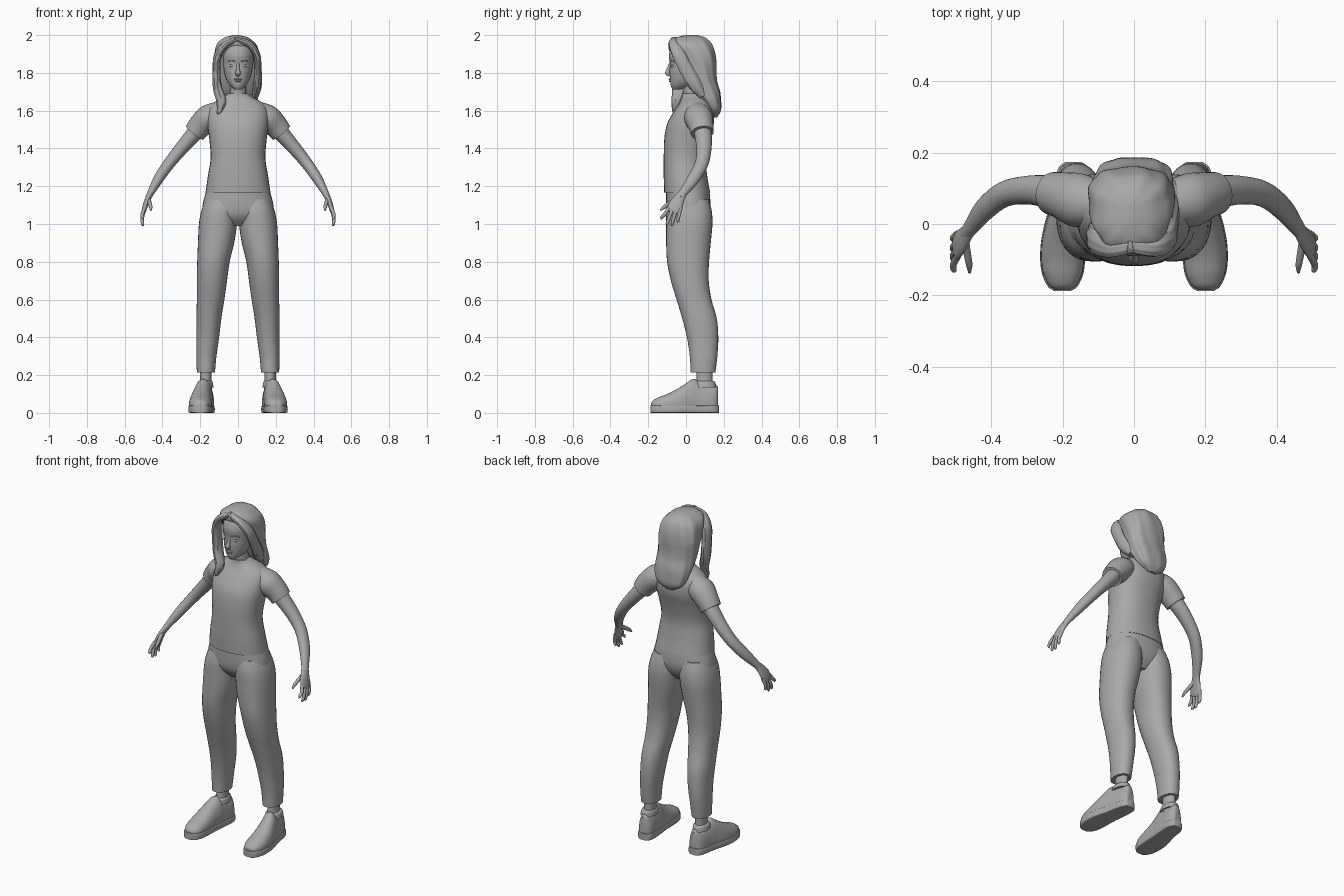
import bpy, bmesh, math
from mathutils import Vector as V

grey = bpy.data.materials.new("plain grey")
grey.diffuse_color = (0.4, 0.4, 0.4, 1)


def finish(name, bm):
    bmesh.ops.recalc_face_normals(bm, faces=bm.faces)
    me = bpy.data.meshes.new(name)
    bm.to_mesh(me)
    bm.free()
    me.materials.append(grey)
    ob = bpy.data.objects.new(name, me)
    bpy.context.collection.objects.link(ob)
    return ob


def spline(a, b, c, d, t):
    return 0.5 * (2 * b + (c - a) * t + (2 * a - 5 * b + 4 * c - d) * t * t
                  + (3 * b - a - 3 * c + d) * t ** 3)


def loft(name, rings, n=2.0, seg=32, steps=4, floor=-1, ripple=0.0):
    """Skin superellipse rings (centre, u, v), smoothly interpolated."""
    fine, last = [], len(rings) - 1
    for i in range(last):
        k = [rings[min(max(j, 0), last)] for j in range(i - 1, i + 3)]
        for s in range(steps):
            fine.append([spline(k[0][c], k[1][c], k[2][c], k[3][c], s / steps) for c in range(3)])
    fine.append(rings[-1])
    bm, loops = bmesh.new(), []
    for c, u, v in fine:
        loop = []
        for i in range(seg):
            a = 2 * math.pi * i / seg
            ca, sa = math.cos(a), math.sin(a)
            w = 1 + ripple * math.sin(9 * a + 14 * c.z)
            p = c + w * (u * math.copysign(abs(ca) ** (2 / n), ca)
                         + v * math.copysign(abs(sa) ** (2 / n), sa))
            p.z = max(p.z, floor)
            loop.append(bm.verts.new(p))
        loops.append(loop)
    for a, b in zip(loops, loops[1:]):
        for i in range(seg):
            j = (i + 1) % seg
            bm.faces.new((a[i], a[j], b[j], b[i]))
    bm.faces.new(loops[0])
    bm.faces.new(loops[-1])
    return finish(name, bm)


def levels(rows, s=1):
    """Horizontal rings from (z, centre x, half width, y front, y back)."""
    return [(V((s * x, (y0 + y1) / 2, z)), V((w, 0, 0)), V((0, (y1 - y0) / 2, 0)))
            for z, x, w, y0, y1 in rows]


def tube(rows, s=1):
    """Rings across a path from (x, y, z, radius along y, other radius)."""
    pts = [V((s * r[0], r[1], r[2])) for r in rows]
    out = []
    for i, r in enumerate(rows):
        t = (pts[min(i + 1, len(pts) - 1)] - pts[max(i - 1, 0)]).normalized()
        u = V((0, 1, 0))
        u = (u - t * u.dot(t)).normalized()
        out.append((pts[i], u * r[3], t.cross(u) * r[4]))
    return out


def ball(name, loc, size):
    bm = bmesh.new()
    bmesh.ops.create_uvsphere(bm, u_segments=20, v_segments=12, radius=1)
    for v in bm.verts:
        v.co = V([v.co[i] * size[i] + loc[i] for i in range(3)])
    finish(name, bm)


# Shirt body, hips and neck
loft("shirt", levels([
    (1.165, 0, .172, -.115, .128), (1.25, 0, .160, -.118, .113), (1.35, 0, .145, -.118, .105),
    (1.45, 0, .152, -.115, .125), (1.53, 0, .162, -.100, .147), (1.60, 0, .160, -.062, .147),
    (1.64, 0, .132, -.035, .130), (1.67, 0, .080, -.022, .105), (1.69, 0, .052, -.020, .088)]), n=2.3)
loft("trouser_hips", levels([
    (1.19, 0, .164, -.105, .122), (1.10, 0, .187, -.104, .130), (1.04, 0, .175, -.092, .115),
    (.99, 0, .07, -.05, .08)]), n=2.3)
loft("neck", levels([(1.62, 0, .05, -.01, .09), (1.70, 0, .043, -.015, .075),
                     (1.78, 0, .045, -.02, .08)]))

# Head and face
loft("head", levels([
    (1.712, 0, .018, -.070, -.03), (1.73, 0, .040, -.080, .03), (1.76, 0, .060, -.084, .07),
    (1.80, 0, .072, -.087, .10), (1.85, 0, .079, -.086, .12), (1.90, 0, .082, -.090, .13),
    (1.95, 0, .070, -.070, .12), (1.98, 0, .035, -.02, .07)]), n=2.15)
loft("nose", tube([(0, -.081, 1.852, .007, .007), (0, -.092, 1.82, .010, .009),
                   (0, -.098, 1.80, .013, .014), (0, -.088, 1.786, .008, .010)]), seg=16)
ball("upper_lip", (0, -.083, 1.766), (.021, .009, .006))
ball("lower_lip", (0, -.082, 1.757), (.017, .009, .006))

# Hair: main volume and locks around the face
loft("hair", levels([
    (2.0, -.01, .015, .0, .06), (1.988, -.01, .060, -.048, .10), (1.965, -.01, .092, -.075, .128),
    (1.94, -.008, .109, -.070, .143), (1.90, -.008, .118, -.042, .155), (1.85, -.008, .121, -.012, .160),
    (1.80, -.007, .118, .005, .160), (1.75, -.005, .115, .02, .165), (1.70, -.003, .112, .045, .180),
    (1.65, 0, .104, .085, .186), (1.60, 0, .080, .115, .185), (1.565, 0, .025, .140, .165)]),
    n=2.5, seg=72, ripple=.02)
loft("long_hair_lock", tube([
    (.0, -.058, 1.98, .02, .012), (-.065, -.066, 1.95, .028, .018), (-.108, -.045, 1.89, .038, .020),
    (-.114, -.035, 1.80, .040, .020), (-.108, -.035, 1.72, .036, .024), (-.088, -.050, 1.65, .026, .026),
    (-.098, -.062, 1.60, .012, .014), (-.108, -.062, 1.582, .003, .003)]), ripple=.05)
loft("short_hair_lock", tube([
    (-.02, -.058, 1.98, .02, .012), (.055, -.066, 1.955, .026, .018), (.098, -.040, 1.90, .034, .018),
    (.106, .0, 1.82, .035, .018), (.104, .045, 1.74, .035, .022), (.09, .09, 1.68, .02, .02)]), ripple=.05)

# Shoe stations: y, centre x, half width, top height
shoe = [(-.184, .200, .020, .052), (-.172, .200, .038, .068), (-.14, .200, .054, .085),
        (-.10, .200, .060, .100), (-.05, .198, .060, .125), (0, .192, .056, .156),
        (.04, .184, .052, .180), (.08, .178, .049, .164), (.13, .172, .046, .150),
        (.158, .170, .036, .148), (.170, .170, .020, .138)]

for s, side in ((1, "left"), (-1, "right")):
    # Sleeve and bare arm
    loft(side + "_sleeve", tube([
        (.095, .055, 1.59, .062, .062), (.155, .066, 1.562, .076, .070),
        (.20, .080, 1.52, .066, .064), (.23, .086, 1.482, .060, .058)], s))
    loft(side + "_arm", tube([
        (.18, .080, 1.54, .048, .046), (.235, .090, 1.475, .046, .042), (.30, .095, 1.40, .040, .036),
        (.365, .083, 1.32, .036, .031), (.42, .040, 1.24, .033, .027), (.462, -.015, 1.165, .023, .018),
        (.474, -.030, 1.14, .022, .016)], s))
    # Hand, thumb and four fingers
    loft(side + "_palm", tube([
        (.458, -.010, 1.172, .020, .016), (.474, -.033, 1.14, .028, .015), (.488, -.052, 1.105, .037, .014),
        (.498, -.066, 1.07, .037, .012), (.500, -.070, 1.058, .028, .007)], s))
    loft(side + "_thumb", tube([
        (.474, -.045, 1.135, .013, .011), (.467, -.085, 1.11, .012, .010),
        (.462, -.115, 1.09, .010, .009), (.461, -.136, 1.072, .004, .004)], s), seg=16)
    for i, (ty, tz) in enumerate(((-.132, 1.025), (-.103, .992), (-.076, .990), (-.045, 1.008))):
        y = -.096 + .021 * i
        loft(f"{side}_finger_{i + 1}", tube([
            (.495, y + .005, 1.085, .010, .010), (.507, (y + ty) / 2, (1.075 + tz) / 2, .0095, .0095),
            (.505, ty + .003, tz + .010, .008, .008), (.502, ty, tz, .003, .003)], s), seg=16)

    # Trouser leg and ankle
    loft(side + "_trouser_leg", levels([
        (1.13, .088, .085, -.090, .120), (1.07, .098, .096, -.104, .136), (1.0, .106, .101, -.105, .140),
        (.90, .116, .096, -.105, .131), (.80, .130, .086, -.100, .122), (.70, .138, .080, -.080, .120),
        (.60, .145, .073, -.050, .135), (.50, .154, .066, -.020, .163), (.40, .160, .060, .005, .171),
        (.30, .167, .053, .020, .166), (.215, .170, .048, .025, .156)], s), n=2.2)
    loft(side + "_ankle", levels([(.12, .172, .034, .045, .145), (.18, .171, .030, .055, .140),
                                  (.24, .170, .032, .055, .142)], s))

    # Shoe upper, sole and collar
    loft(side + "_shoe_upper", [(V((s * x, y, .04)), V((w, 0, 0)), V((0, 0, h - .04)))
                                for y, x, w, h in shoe], n=2.2, floor=.03)
    loft(side + "_shoe_sole", [(V((s * x, y * 1.02, .02)), V((w + .003, 0, 0)), V((0, 0, .02)))
                               for y, x, w, h in shoe], n=8)
    loft(side + "_shoe_collar", levels([
        (.135, .175, .045, .035, .160), (.160, .174, .041, .040, .156), (.168, .173, .034, .050, .148)], s))

    # Eye and brow
    ball(side + "_eye", (s * .033, -.067, 1.838), (.015, .014, .010))
    loft(side + "_brow", [(V((s * x, y, z)), V((0, .005, 0)), V((0, 0, .004)))
                          for x, y, z in ((.014, -.083, 1.860), (.034, -.077, 1.866), (.054, -.062, 1.860))], seg=12)

for ob in bpy.context.scene.objects:
    ob.select_set(True)
    bpy.context.view_layer.objects.active = ob
bpy.ops.object.shade_smooth_by_angle(angle=math.radians(40))
